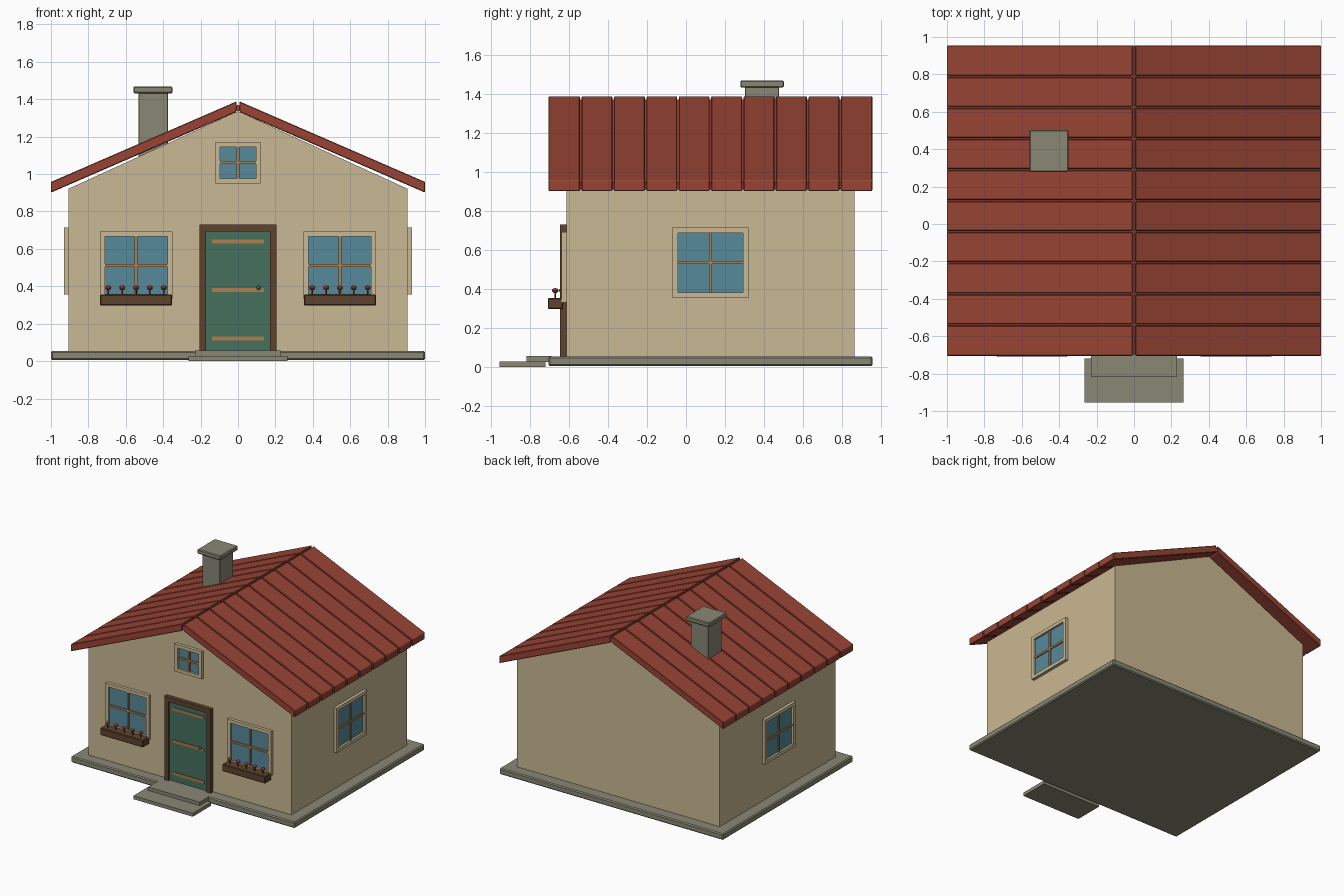
import bpy, bmesh, math
from mathutils import Matrix, Vector

if "Cube" in bpy.data.objects:
    bpy.data.objects.remove(bpy.data.objects["Cube"])


def srgb(r, g, b):
    f = lambda c: c / 12.92 if c <= 0.04045 else ((c + 0.055) / 1.055) ** 2.4
    return (f(r / 255), f(g / 255), f(b / 255), 1)


def material(name, *rgb):
    m = bpy.data.materials.new(name)
    m.diffuse_color = srgb(*rgb)
    m.use_nodes = True
    m.node_tree.nodes["Principled BSDF"].inputs["Base Color"].default_value = m.diffuse_color
    return m


PLASTER = material("plaster", 202, 184, 147)
ROOF = material("roof_red", 152, 68, 52)
STONE = material("stone", 136, 135, 117)
GREEN = material("door_green", 69, 112, 93)
DARK = material("dark_wood", 93, 66, 45)
TAN = material("light_wood", 172, 126, 78)
GLASS = material("glass_blue", 86, 138, 154)
RED = material("flower_red", 150, 50, 48)
STEM = material("stem_green", 60, 75, 45)
METAL = material("metal", 75, 105, 115)


def finish(name, bm, mat, bevel=0):
    bmesh.ops.recalc_face_normals(bm, faces=bm.faces)
    mesh = bpy.data.meshes.new(name)
    bm.to_mesh(mesh)
    bm.free()
    mesh.materials.append(mat)
    ob = bpy.data.objects.new(name, mesh)
    bpy.context.collection.objects.link(ob)
    if bevel:
        mod = ob.modifiers.new("bevel", "BEVEL")
        mod.width = bevel
        mod.segments = 1
        mod.limit_method = 'ANGLE'
    return ob


def add_box(bm, x0, x1, y0, y1, z0, z1):
    size = Matrix.Diagonal((x1 - x0, y1 - y0, z1 - z0, 1))
    mid = Matrix.Translation(((x0 + x1) / 2, (y0 + y1) / 2, (z0 + z1) / 2))
    bmesh.ops.create_cube(bm, size=1, matrix=mid @ size)


def boxes(name, mat, *extents, bevel=0):
    bm = bmesh.new()
    for e in extents:
        add_box(bm, *e)
    return finish(name, bm, mat, bevel)


def add_prism(bm, profile, y0, y1):
    """Extrude an (x, z) outline along y."""
    face = bm.faces.new([bm.verts.new((x, y0, z)) for x, z in profile])
    out = bmesh.ops.extrude_face_region(bm, geom=[face])
    verts = [v for v in out['geom'] if isinstance(v, bmesh.types.BMVert)]
    bmesh.ops.translate(bm, verts=verts, vec=(0, y1 - y0, 0))


# Foundation and entrance steps
boxes("foundation", STONE, (-1, 1, -0.705, 0.955, 0.005, 0.055), bevel=0.008)
boxes("lower_step", STONE, (-0.265, 0.265, -0.955, -0.72, 0, 0.028))
boxes("upper_step", STONE, (-0.23, 0.23, -0.818, -0.69, 0.026, 0.056))

# House body with gables
bm = bmesh.new()
add_prism(bm, [(-0.905, 0.05), (0.905, 0.05), (0.905, 0.922), (0, 1.336), (-0.905, 0.922)],
          -0.612, 0.862)
finish("walls", bm, PLASTER)

# Roof: separate boards over a thin continuous deck
RIDGE, EAVE, THICK, ROWS = 1.392, 0.958, 0.057, 10
Y0, Y1 = -0.705, 0.955


def roof_z(x):
    return RIDGE + (EAVE - RIDGE) * abs(x)


def slope_profile(side, xa, xb, top, bottom):
    return [(side * xa, roof_z(xa) - top), (side * xb, roof_z(xb) - top),
            (side * xb, roof_z(xb) - bottom), (side * xa, roof_z(xa) - bottom)]


pitch = (Y1 - Y0) / ROWS
for side, label in ((-1, "left"), (1, "right")):
    bm = bmesh.new()
    for i in range(ROWS):
        start = Y0 + i * pitch
        add_prism(bm, slope_profile(side, 0.008, 1, 0, THICK),
                  start + (0.004 if i else 0), start + pitch - (0.004 if i < ROWS - 1 else 0))
    finish(label + "_roof_boards", bm, ROOF, bevel=0.004)
    bm = bmesh.new()
    add_prism(bm, slope_profile(side, 0, 0.993, 0.022, THICK - 0.005), Y0 + 0.006, Y1 - 0.006)
    finish(label + "_roof_deck", bm, ROOF)

# Chimney
boxes("chimney_shaft", STONE, (-0.533, -0.375, 0.303, 0.477, 1.05, 1.435), bevel=0.003)
boxes("chimney_cap", STONE, (-0.56, -0.35, 0.278, 0.502, 1.432, 1.468), bevel=0.006)

# Door: leaf, frame, straps and knob
FRONT = -0.612
boxes("door_leaf", GREEN, (-0.172, 0.172, -0.628, FRONT, 0.056, 0.697))
boxes("door_frame", DARK,
      (-0.207, -0.17, -0.645, FRONT, 0.055, 0.73),
      (0.17, 0.207, -0.645, FRONT, 0.055, 0.73),
      (-0.17, 0.17, -0.645, FRONT, 0.693, 0.73))
boxes("door_straps", TAN, *[(-0.14, 0.14, -0.634, -0.627, z - 0.011, z + 0.011)
                            for z in (0.12, 0.38, 0.64)])
bm = bmesh.new()
bmesh.ops.create_uvsphere(bm, u_segments=12, v_segments=8, radius=0.011,
                          matrix=Matrix.Translation((0.11, -0.64, 0.392)))
finish("door_knob", bm, METAL)


def window(name, w, h, border, place):
    """Framed window facing -y, set on a wall by the given matrix."""
    a, b, c, d = w / 2, h / 2, w / 2 - border, h / 2 - border
    m, depth = 0.008, -0.025
    frame = boxes(name + "_frame", PLASTER,
                  (-a, -c, depth, 0, -b, b), (c, a, depth, 0, -b, b),
                  (-c, c, depth, 0, d, b), (-c, c, depth, 0, -b, -d))
    pane = boxes(name + "_glass", GLASS, (-c, c, -0.008, 0, -d, d))
    bars = boxes(name + "_bars", TAN, (-m, m, -0.017, -0.006, -d, d),
                 (-c, -m, -0.017, -0.006, -m, m), (m, c, -0.017, -0.006, -m, m))
    for ob in (frame, pane, bars):
        ob.matrix_world = place


def turned(angle, x, y, z):
    return Matrix.Translation((x, y, z)) @ Matrix.Rotation(angle, 4, 'Z')


window("attic_window", 0.242, 0.222, 0.026, turned(0, 0, FRONT, 1.061))

for side, label in ((-1, "left"), (1, "right")):
    cx = side * 0.545
    window(label + "_front_window", 0.388, 0.36, 0.027, turned(0, cx, FRONT, 0.512))
    window(label + "_side_window", 0.388, 0.36, 0.027,
           turned(side * math.pi / 2, side * 0.905, 0.125, 0.535))

    # Flower box with a soil-filled top and five blooms
    boxes(label + "_flower_box", DARK,
          (cx - 0.193, cx + 0.193, -0.708, -0.63, 0.297, 0.355), bevel=0.005)
    stems, blooms = bmesh.new(), bmesh.new()
    for i in range(5):
        x = cx + (i - 2) * 0.074
        bmesh.ops.create_cone(stems, cap_ends=True, segments=8, radius1=0.004, radius2=0.004,
                              depth=0.04, matrix=Matrix.Translation((x, -0.67, 0.37)))
        bmesh.ops.create_uvsphere(blooms, u_segments=10, v_segments=6, radius=0.017,
                                  matrix=Matrix.Translation((x, -0.67, 0.392))
                                  @ Matrix.Diagonal((1, 1, 0.75, 1)))
    finish(label + "_flower_stems", stems, STEM)
    finish(label + "_flower_blooms", blooms, RED)
